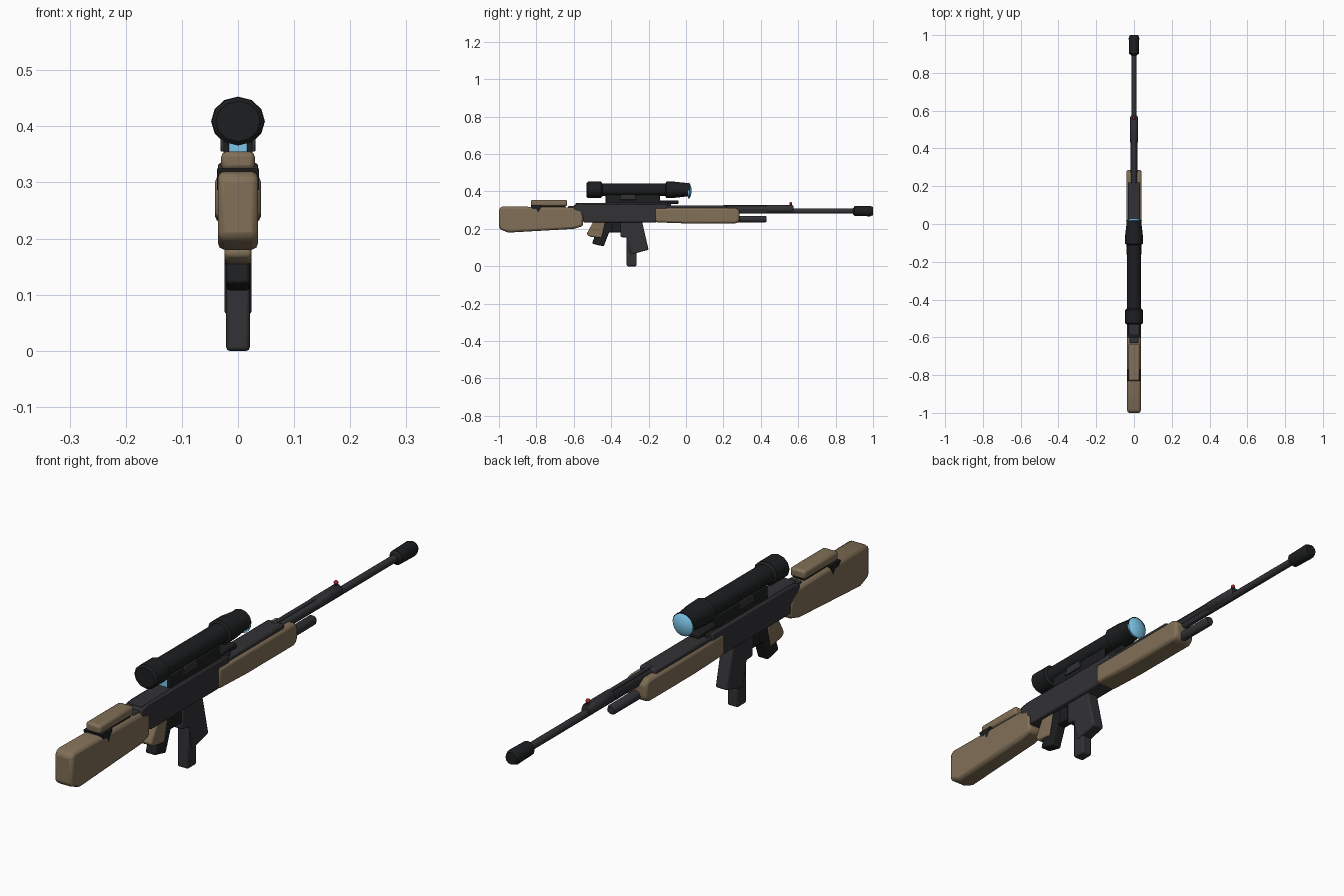
import bpy, bmesh, math
from mathutils import Matrix, Vector

if "Cube" in bpy.data.objects:
    bpy.data.objects.remove(bpy.data.objects["Cube"])


def material(name, rgb):
    m = bpy.data.materials.new(name)
    m.diffuse_color = (*rgb, 1)
    m.use_nodes = True
    m.node_tree.nodes["Principled BSDF"].inputs["Base Color"].default_value = m.diffuse_color
    return m


TAN = material("tan", (0.22, 0.16, 0.095))
DARK = material("dark_metal", (0.032, 0.032, 0.037))
BLACK = material("black_metal", (0.012, 0.013, 0.014))
GLASS = material("glass", (0.2, 0.55, 0.8))
RED = material("red", (0.4, 0.02, 0.03))


def finish(bm, name, mat, bevel=0.0, angle=40):
    bmesh.ops.recalc_face_normals(bm, faces=bm.faces)
    me = bpy.data.meshes.new(name)
    bm.to_mesh(me)
    bm.free()
    ob = bpy.data.objects.new(name, me)
    bpy.context.collection.objects.link(ob)
    me.materials.append(mat)
    if bevel:
        b = ob.modifiers.new("bevel", "BEVEL")
        b.width, b.segments, b.limit_method = bevel, 2, 'ANGLE'
    bpy.ops.object.select_all(action='DESELECT')
    bpy.context.view_layer.objects.active = ob
    ob.select_set(True)
    bpy.ops.object.shade_smooth_by_angle(angle=math.radians(angle))
    return ob


def slab(name, pts, half, mat, bevel=0.005, x=0.0):
    """Side profile of (y, z) points extruded across x."""
    bm = bmesh.new()
    f = bm.faces.new([bm.verts.new((x - half, y, z)) for y, z in pts])
    r = bmesh.ops.extrude_face_region(bm, geom=[f])
    for v in r["geom"]:
        if isinstance(v, bmesh.types.BMVert):
            v.co.x += 2 * half
    return finish(bm, name, mat, bevel)


def box(name, y0, y1, z0, z1, half, mat, bevel=0.004, x=0.0):
    return slab(name, [(y0, z0), (y1, z0), (y1, z1), (y0, z1)], half, mat, bevel, x)


def lathe(name, rings, z, mat, sides=12, xs=1.0):
    """Closed round part along y from (y, radius) rings."""
    bm = bmesh.new()
    loops = []
    for y, r in rings:
        loops.append([bm.verts.new((xs * r * math.cos(a), y, z + r * math.sin(a)))
                      for a in (2 * math.pi * i / sides for i in range(sides))])
    for a, b in zip(loops, loops[1:]):
        for i in range(sides):
            j = (i + 1) % sides
            bm.faces.new((a[i], a[j], b[j], b[i]))
    bm.faces.new(loops[0])
    bm.faces.new(loops[-1])
    return finish(bm, name, mat)


# Stock and cheek rest
slab("stock", [(-1, .20), (-.95, .18), (-.60, .20), (-.55, .215), (-.55, .30),
               (-.60, .315), (-.98, .32), (-1, .31)], .036, TAN, .012)
box("cheek_rest", -.83, -.635, .322, .355, .03, TAN, .009)
slab("cheek_rest_post", [(-.83, .32), (-.82, .305), (-.80, .305), (-.79, .287),
                         (-.78, .305), (-.77, .325), (-.83, .325)], .0372, BLACK, 0)
box("cheek_rest_bar", -.82, -.645, .312, .326, .022, BLACK, .002)

# Receiver with a tapered tail
slab("receiver", [(-.55, .235), (-.16, .235), (-.10, .26), (-.10, .335), (-.56, .335),
                  (-.60, .328), (-.60, .30), (-.55, .27)], .036, DARK, .006)
box("receiver_tail", -.63, -.55, .29, .322, .024, DARK)
box("receiver_top_plate", -.59, -.08, .325, .338, .028, DARK, .003)

# Handguard and its top cover
slab("handguard", [(-.165, .235), (.0, .229), (.27, .229), (.287, .245), (.287, .298),
                   (.27, .312), (-.165, .312)], .041, TAN, .012)
box("handguard_cover", -.16, .22, .30, .326, .033, DARK, .007)

# Barrel group
lathe("barrel_sleeve", [(-.10, .018), (.43, .018), (.435, .022), (.56, .022), (.575, .016)],
      .306, DARK)
lathe("barrel", [(.2, .0135), (.92, .0135)], .295, DARK)
lathe("muzzle_brake", [(.892, .015), (.902, .026), (.985, .028), (1.0, .022)], .295, BLACK)
lathe("lower_tube", [(.25, .018), (.422, .018), (.43, .014)], .252, DARK)
box("barrel_rib", .20, .57, .315, .327, .008, DARK, .002)

# Front sight
box("front_sight_post", .553, .567, .32, .332, .004, BLACK, .001)
bm = bmesh.new()
bmesh.ops.create_uvsphere(bm, u_segments=12, v_segments=8, radius=.008,
                          matrix=Matrix.Translation((0, .56, .336)))
finish(bm, "front_sight_bead", RED)

# Scope
SZ = .409
lathe("scope_body", [(-.532, .036), (-.525, .043), (-.455, .043), (-.447, .034), (-.11, .034),
                     (-.105, .044), (-.06, .043), (.005, .036), (.018, .038)], SZ, BLACK, 12, 1.09)
lathe("objective_lens", [(.012, .040), (.018, .040), (.024, .031), (.028, .018), (.03, .004)],
      SZ - .006, GLASS, 20)

# Scope mount with glass insert at its rear
for s, side in ((-1, "left"), (1, "right")):
    box("mount_rail_" + side, -.43, -.14, .334, .382, .005, BLACK, .003, s * .021)
    slab("mount_clamp_" + side, [(-.355, .355), (-.345, .385), (-.275, .385), (-.265, .355)],
         .004, DARK, .002, s * .027)
box("mount_glass", -.428, -.40, .338, .38, .016, GLASS, 0)
box("mount_core", -.40, -.16, .334, .378, .017, BLACK, .002)
box("mount_front_rail", -.15, -.04, .334, .352, .024, BLACK, .004)

# Pistol grip and trigger guard
slab("grip_panel", [(-.495, .24), (-.43, .24), (-.45, .15), (-.515, .158), (-.532, .172)],
     .024, TAN, .007)
slab("grip_core", [(-.46, .24), (-.40, .24), (-.39, .19), (-.412, .18), (-.44, .106),
                   (-.503, .121), (-.49, .155)], .021, BLACK, .006)
box("trigger_housing", -.42, -.33, .18, .24, .019, BLACK)

# Magazine and the post below it
slab("magazine", [(-.35, .24), (-.235, .24), (-.20, .088), (-.295, .063), (-.315, .153),
                  (-.35, .156)], .024, DARK, .006)
box("lower_post", -.317, -.265, 0, .16, .021, DARK, .006)
